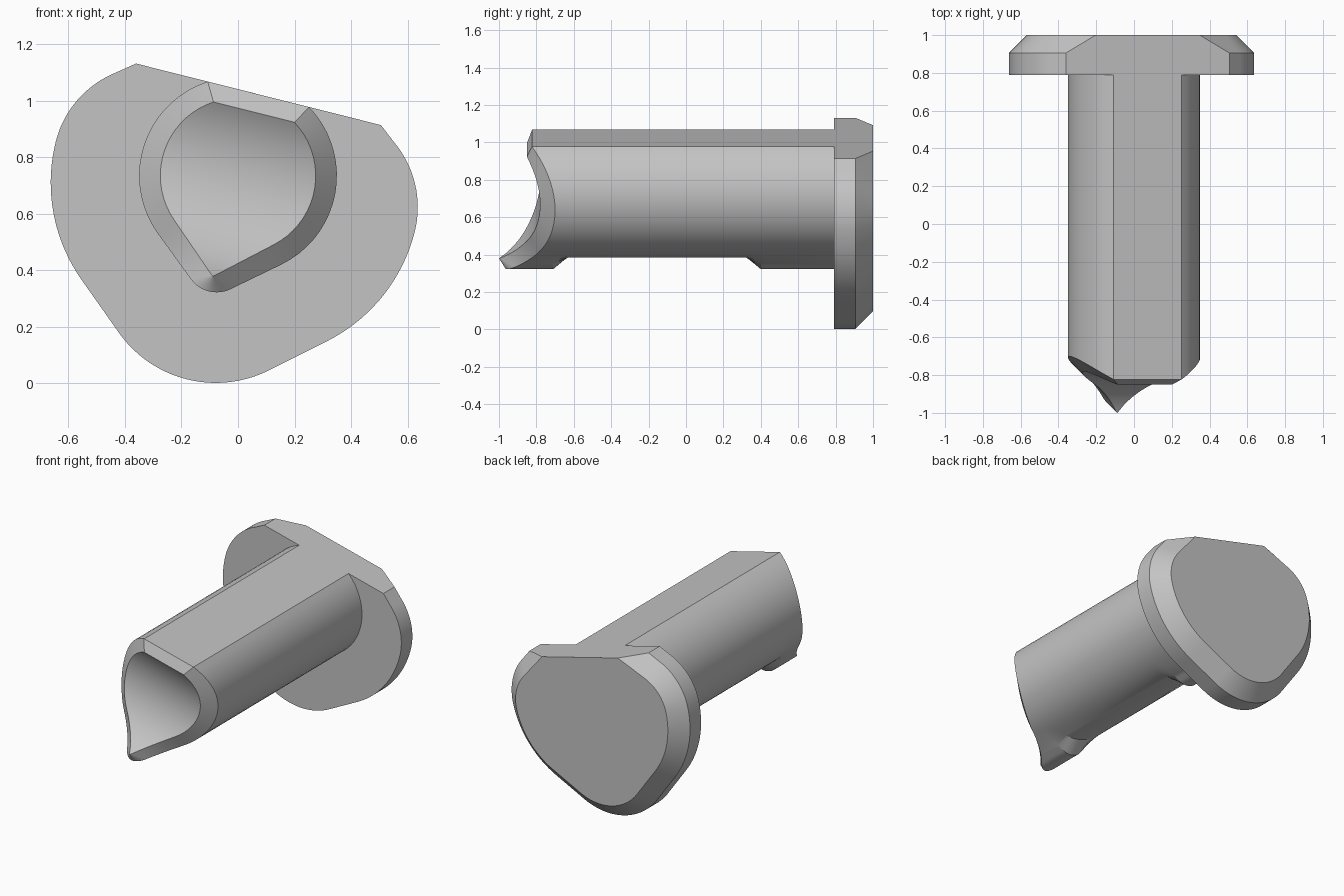
import bpy
import bmesh
from math import sin, cos, radians, sqrt, hypot

if "Cube" in bpy.data.objects:
    bpy.data.objects.remove(bpy.data.objects["Cube"], do_unlink=True)

CENTRE_X, CENTRE_Z = 0.0, 0.735   # axis of the shaft
TILT = radians(14.1)              # roll of the whole section
SHAFT_R = 0.35

grey = bpy.data.materials.new("plain_grey")
grey.use_nodes = True
grey.diffuse_color = (0.55, 0.55, 0.55, 1)
grey.node_tree.nodes["Principled BSDF"].inputs["Base Color"].default_value = (0.55, 0.55, 0.55, 1)


def outline(arcs, corner=None, steps=18, line_steps=8):
    """Symmetric section from arcs (u, v, radius, start, end) joined by lines."""
    half = [corner] if corner else []
    for cu, cv, r, a0, a1 in arcs:
        pts = []
        for i in range(steps + 1):
            a = radians(a0 + (a1 - a0) * i / steps)
            pts.append((cu + r * cos(a), cv + r * sin(a)))
        if half:
            (u0, v0), (u1, v1) = half[-1], pts[0]
            if hypot(u1 - u0, v1 - v0) > 1e-4:
                for i in range(1, line_steps):
                    t = i / line_steps
                    half.append((u0 + (u1 - u0) * t, v0 + (v1 - v0) * t))
            else:
                pts = pts[1:]
        half += pts
    return half + [(-u, v) for u, v in reversed(half[:-1])]


def add_ring(bm, section, depth):
    """Place a section; depth gives y for each point's v."""
    c, s = cos(TILT), sin(TILT)
    return [bm.verts.new((CENTRE_X + u * c + v * s, depth(v), CENTRE_Z + v * c - u * s))
            for u, v in section]


def bridge(bm, a, b):
    n = len(a)
    for i in range(n):
        j = (i + 1) % n
        bm.faces.new((a[i], a[j], b[j], b[i]))


def finish(bm, name):
    bmesh.ops.remove_doubles(bm, verts=bm.verts, dist=1e-5)
    bmesh.ops.recalc_face_normals(bm, faces=bm.faces)
    mesh = bpy.data.meshes.new(name)
    bm.to_mesh(mesh)
    bm.free()
    mesh.materials.append(grey)
    obj = bpy.data.objects.new(name, mesh)
    bpy.context.scene.collection.objects.link(obj)
    bpy.ops.object.select_all(action="DESELECT")
    obj.select_set(True)
    bpy.context.view_layer.objects.active = obj
    bpy.ops.object.shade_smooth_by_angle(angle=radians(25))


def saddle(y, r, shift):
    """Depth of a hollow cylindrical cut across the tip."""
    return lambda v: y - r + sqrt(max(r * r - (v - shift) ** 2, 0))


# Shaft: teardrop section with a flat top, round where the keel is cut away
teardrop = outline([(0, 0, SHAFT_R, 58.05, -50), (0, -0.309, 0.113, -50, -90)])
mouth = outline([(0, 0, 0.275, 57.5, -48.4), (0, -0.36, 0.006, -48.4, -90)])
barrel = []
for u, v in teardrop:
    k = min(1, SHAFT_R / hypot(u, v))
    barrel.append((u * k, v * k))

inner_cut = saddle(-0.78, 0.415, 0)
rim_cut = saddle(-0.70, 0.45, -0.012)

bm = bmesh.new()
inner = add_ring(bm, mouth, inner_cut)
rings = [inner, add_ring(bm, teardrop, rim_cut)]
rings.append(add_ring(bm, teardrop, lambda v: max(-0.71, rim_cut(v))))
for section, y in ((barrel, -0.63), (barrel, 0.32), (teardrop, 0.40), (teardrop, 0.79)):
    rings.append(add_ring(bm, section, lambda v, y=y: y))
for a, b in zip(rings, rings[1:]):
    bridge(bm, a, b)
# Hollow end face, strip by strip across the section
n = len(inner)
for i in range(n // 2):
    strip = [inner[i], inner[i + 1], inner[n - 2 - i], inner[n - 1 - i]]
    bm.faces.new(list(dict.fromkeys(strip)))
bm.faces.new(rings[-1])
finish(bm, "shaft")


# Head: larger rounded section sharing the flat top, chamfered at the back
def head_section(inset, corner_u):
    return outline([(0.298, -0.04, 0.357 - inset, 54, 0),
                    (0.059, -0.04, 0.596 - inset, 0, -49),
                    (0, -0.323, 0.42 - inset, -49, -90)], (corner_u, 0.297))


bm = bmesh.new()
rings = [add_ring(bm, head_section(inset, corner), lambda v, y=y: y)
         for inset, corner, y in ((0, 0.447, 0.79), (0, 0.447, 0.905), (0.095, 0.284, 1.0))]
for a, b in zip(rings, rings[1:]):
    bridge(bm, a, b)
bm.faces.new(rings[0])
bm.faces.new(rings[-1])
finish(bm, "head")
